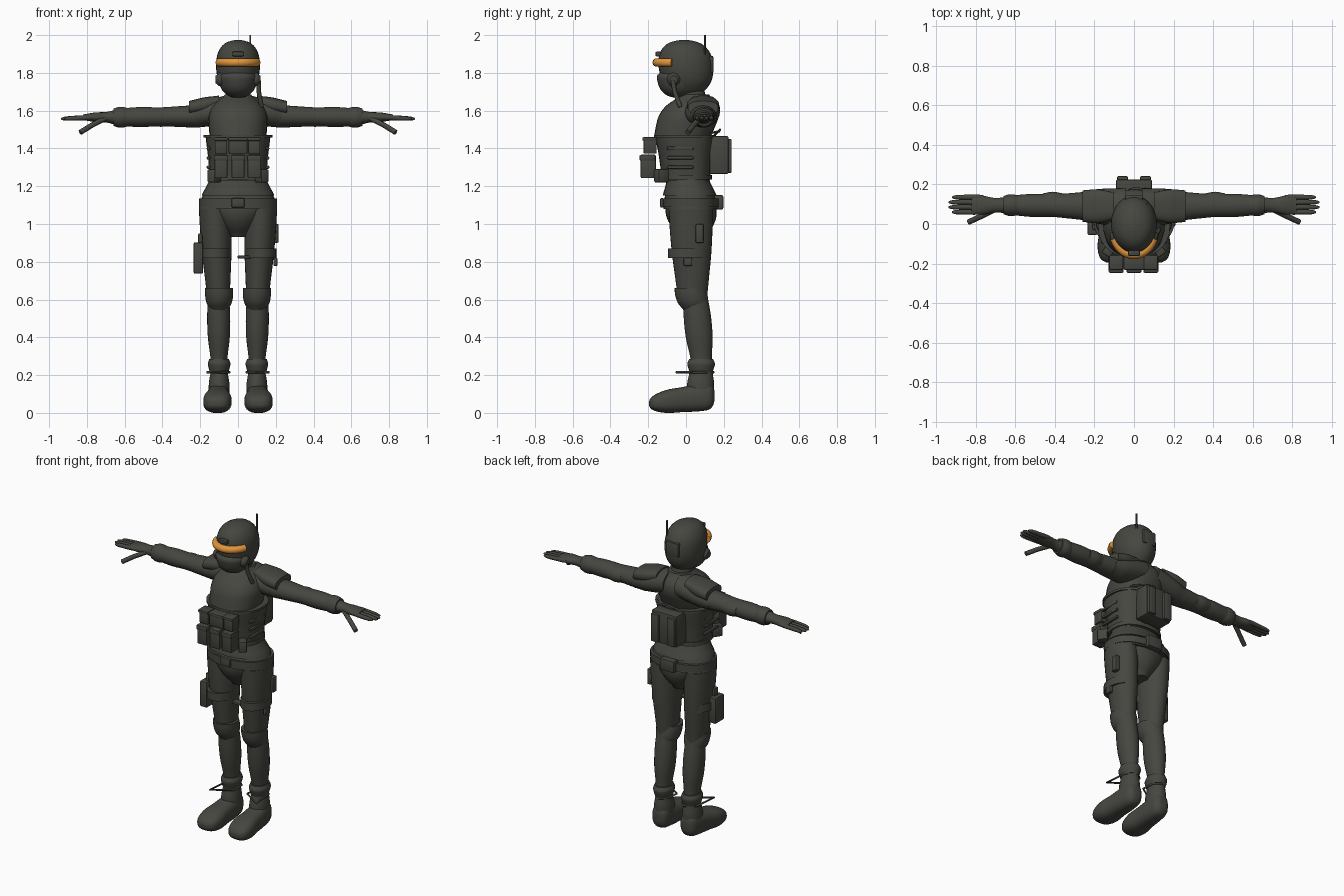
import bpy
import bmesh
from math import sin, cos, pi, radians, copysign
from mathutils import Vector, Matrix

default_cube = bpy.data.objects.get("Cube")
if default_cube:
    bpy.data.objects.remove(default_cube, do_unlink=True)


def make_material(name, color, roughness):
    material = bpy.data.materials.new(name)
    material.use_nodes = True
    material.diffuse_color = color
    shader = material.node_tree.nodes["Principled BSDF"]
    shader.inputs["Base Color"].default_value = color
    shader.inputs["Roughness"].default_value = roughness
    return material


olive = make_material("dark olive grey", (.06, .062, .051, 1), .8)
amber = make_material("amber visor", (.75, .3, .045, 1), .4)


def finish(name, bm):
    """Turn a bmesh into a named, smooth shaded object."""
    bmesh.ops.recalc_face_normals(bm, faces=bm.faces)
    mesh = bpy.data.meshes.new(name)
    bm.to_mesh(mesh)
    bm.free()
    mesh.materials.append(olive)
    part = bpy.data.objects.new(name, mesh)
    bpy.context.collection.objects.link(part)
    bpy.ops.object.select_all(action='DESELECT')
    part.select_set(True)
    bpy.context.view_layer.objects.active = part
    bpy.ops.object.shade_smooth_by_angle(angle=radians(40))


def smooth_value(values, u):
    """Read a smooth curve through evenly spaced values."""
    last = len(values) - 1
    i = min(int(u * last), last - 1)
    f = u * last - i
    before, a = values[max(i - 1, 0)], values[i]
    b, after = values[i + 1], values[min(i + 2, last)]
    slope_a, slope_b = (b - before) / 2, (after - a) / 2
    blend = f * f * (3 - 2 * f)
    return a + (b - a) * blend + f * (1 - f) * (slope_a * (1 - f) - slope_b * f)


def sweep(name, start, end, widths, ratio=(1, 1), power=2, side=1, rounded=False, sides=28):
    """Skin ovals from start to end; ratio is depth over width at both ends."""
    start, end = Vector(start), Vector(end)
    span = end - start
    along = max(range(3), key=lambda k: abs(span[k]))
    first, second = [k for k in range(3) if k != along]
    bm = bmesh.new()
    loops = []
    steps = 4 * (len(widths) - 1)
    for step in range(steps + 1):
        u = step / steps
        t = (1 - cos(pi * u)) / 2 if rounded else u
        width = smooth_value(widths, u)
        depth = width * (ratio[0] + (ratio[1] - ratio[0]) * t)
        loop = []
        for corner in range(sides):
            angle = corner / sides * 2 * pi
            c, s = cos(angle), sin(angle)
            point = start + span * t
            point[first] += width * copysign(abs(c) ** (2 / power), c)
            point[second] += depth * copysign(abs(s) ** (2 / power), s)
            point.x *= side
            loop.append(bm.verts.new(point))
        loops.append(loop)
    for lower, upper in zip(loops, loops[1:]):
        for i in range(sides):
            bm.faces.new((lower[i - 1], lower[i], upper[i], upper[i - 1]))
    bm.faces.new(loops[0])
    bm.faces.new(loops[-1])
    finish(name, bm)


def band(name, low, high, center, width, depth, side=1, power=2.3):
    """Straight oval band around the body or a limb."""
    x, y = center
    ratio = depth / width
    sweep(name, (x, y, low), (x, y, high), (width, width), (ratio, ratio), power, side)


def box(name, center, size, bevel=.007, turn=0):
    """Rounded box, optionally turned about z."""
    bm = bmesh.new()
    bmesh.ops.create_cube(bm, size=1)
    bmesh.ops.scale(bm, vec=size, verts=bm.verts)
    bmesh.ops.bevel(bm, geom=bm.edges[:], offset=bevel, segments=2, affect='EDGES', profile=.5)
    placement = Matrix.Translation(center) @ Matrix.Rotation(turn, 4, 'Z')
    bmesh.ops.transform(bm, matrix=placement, verts=bm.verts)
    finish(name, bm)


def tube(name, points, radius, material=olive, closed=False):
    """Round tube through points."""
    curve = bpy.data.curves.new(name, 'CURVE')
    curve.dimensions = '3D'
    curve.bevel_depth = radius
    curve.bevel_resolution = 3
    curve.use_fill_caps = True
    spline = curve.splines.new('POLY')
    spline.points.add(len(points) - 1)
    for target, point in zip(spline.points, points):
        target.co = (*point, 1)
    spline.use_cyclic_u = closed
    spline.use_smooth = True
    curve.materials.append(material)
    bpy.context.collection.objects.link(bpy.data.objects.new(name, curve))


# Head: helmet shell, masked face, neck, visor and radio
sweep("helmet", start=(0, .01, 1.69), end=(0, -.01, 1.975),
      widths=(.05, .075, .105, .116, .107, .07, .005), ratio=(1.25, 1.25), rounded=True)
sweep("masked_face", start=(0, -.04, 1.67), end=(0, -.04, 1.83),
      widths=(.02, .055, .085, .1, .1, .05, .01), ratio=(1.1, 1.1), rounded=True)
sweep("neck", start=(0, .05, 1.6), end=(0, .02, 1.75), widths=(.08, .064, .064), ratio=(1.1, 1.1))
visor_angles = [radians(angle) for angle in range(-70, 71, 10)]
tube("visor", [(.104 * sin(a), -.03 - .125 * cos(a), 1.855) for a in visor_angles], .023, material=amber)
box("helmet_mount", center=(0, -.147, 1.9), size=(.06, .03, .025))
box("helmet_rear_pack", center=(0, .12, 1.845), size=(.09, .05, .09))
tube("antenna", [(.065, .1, 1.8), (.065, .1, 2)], radius=.005)
tube("headset_cable", [(.11, -.07, 1.76), (.11, -.06, 1.7), (.125, -.03, 1.62)], radius=.012)

# Torso: jacket, vest, flared hem, belt, hips
sweep("jacket", start=(0, -.02, 1.46), end=(0, .05, 1.685),
      widths=(.15, .155, .155, .13, .07), ratio=(1, 1.05), power=2.3)
sweep("vest", start=(0, 0, 1.23), end=(0, -.005, 1.47),
      widths=(.15, .158, .172), ratio=(.85, .92), power=2.5)
band("vest_top_rim", low=1.458, high=1.472, center=(0, -.005), width=.182, depth=.164)
band("vest_lower_strap", low=1.235, high=1.26, center=(0, 0), width=.16, depth=.137)
sweep("jacket_hem", start=(0, .02, 1.15), end=(0, .01, 1.24),
      widths=(.192, .17, .15), ratio=(.74, .74), power=2.2)
sweep("jacket_skirt", start=(0, .025, 1.08), end=(0, .02, 1.16),
      widths=(.207, .2, .185), ratio=(.7, .7), power=2.2)
band("belt", low=1.09, high=1.135, center=(0, .025), width=.206, depth=.149)
sweep("hips", start=(0, .035, .93), end=(0, .025, 1.1),
      widths=(.05, .1, .15, .19), ratio=(1.3, .68))
box("belt_buckle", center=(0, -.127, 1.112), size=(.07, .02, .05))
box("belt_rear_pouch", center=(0, .17, 1.115), size=(.1, .055, .075))

# Vest gear: two rows of front pouches with flaps, and the backpack
for label, x, width in (("right", -.09, .065), ("center", 0, .1), ("left", .085, .065)):
    box(label + "_upper_pouch", center=(x, -.19, 1.415), size=(width, .07, .085))
    box(label + "_upper_flap", center=(x, -.194, 1.45), size=(width + .006, .075, .02))
    box(label + "_lower_pouch", center=(x, -.2, 1.305), size=(.07, .08, .125))
    box(label + "_lower_flap", center=(x, -.204, 1.35), size=(.076, .085, .03))
box("backpack", center=(0, .175, 1.365), size=(.18, .1, .2))
tube("pack_cable", [(-.08, .14, 1.46), (0, .18, 1.5), (.06, .175, 1.49), (.13, .12, 1.48)], radius=.006)

arm_y, arm_z = .095, 1.565
for label, side in (("left", 1), ("right", -1)):
    # Headset, backpack panel and vest side details
    sweep(label + "_ear_cup", start=(.085, -.065, 1.765), end=(.118, -.065, 1.765),
          widths=(.034, .034, .02), side=side)
    box(label + "_backpack_panel", center=(side * .058, .222, 1.36), size=(.055, .04, .18))
    box(label + "_vest_pouch", center=(side * .125, -.13, 1.255), size=(.05, .065, .07), turn=side * .6)
    for row in range(3):
        box(label + "_vest_webbing", center=(side * .156, -.03, 1.3 + row * .05), size=(.02, .14, .018))

    # Arm: shoulder, pad, sleeve, elbow guard, cuff
    sweep(label + "_shoulder", start=(.04, .08, 1.61), end=(.27, arm_y, arm_z),
          widths=(.1, .095, .085, .066), ratio=(.75, .8), side=side)
    sweep(label + "_shoulder_pad", start=(.1, .09, 1.645), end=(.26, .09, 1.615),
          widths=(.07, .085, .08), ratio=(.5, .45), power=2.6, side=side)
    sweep(label + "_sleeve", start=(.2, .09, 1.57), end=(.62, arm_y, arm_z),
          widths=(.075, .066, .057, .058, .05), ratio=(.8, .95), side=side)
    sweep(label + "_elbow_guard", start=(.36, .1, arm_z), end=(.46, .1, arm_z),
          widths=(.055, .063, .055), ratio=(.8, .8), side=side)
    sweep(label + "_cuff", start=(.58, arm_y, arm_z), end=(.66, arm_y, arm_z),
          widths=(.048, .054, .054, .046), side=side)

    # Hand with four fingers and a thumb
    sweep(label + "_glove", start=(.64, arm_y, arm_z), end=(.82, arm_y, arm_z),
          widths=(.042, .036, .047, .048), ratio=(1, .3), side=side)
    for finger in range(4):
        y = .06 + finger * .025
        tip = .92 + .02 * sin(finger * pi / 3)
        sweep(label + "_finger", start=(.76, y, arm_z), end=(tip, y, 1.557),
              widths=(.01, .013, .013, .011, .003), side=side, rounded=True, sides=12)
    tube(label + "_thumb", [(side * .7, .075, 1.56), (side * .77, .04, 1.525), (side * .835, .01, 1.485)], .014)

    # Leg: thigh, shin, knee pad, thigh strap
    sweep(label + "_thigh", start=(.102, .035, .58), end=(.122, .025, 1.08),
          widths=(.058, .067, .077, .083, .085), ratio=(1.3, 1.37), side=side)
    sweep(label + "_shin", start=(.1, .09, .18), end=(.103, .05, .62),
          widths=(.042, .045, .058, .061, .056), ratio=(1.3, 1.15), side=side)
    sweep(label + "_knee_pad", start=(.1, .045, .54), end=(.1, .02, .662),
          widths=(.045, .066, .074, .074), ratio=(1.25, 1.1), side=side)
    band(label + "_thigh_strap", low=.82, high=.87, center=(.12, .015), width=.083, depth=.11, side=side, power=2)

    # Boot: cuff, shaft, rounded foot, ankle strap loop
    sweep(label + "_boot_cuff", start=(.1, .08, .215), end=(.1, .08, .285),
          widths=(.05, .056, .06, .052), ratio=(1.22, 1.22), side=side)
    sweep(label + "_boot_shaft", start=(.1, .075, .1), end=(.1, .08, .22),
          widths=(.056, .054, .045), ratio=(1.27, 1.35), side=side)
    sweep(label + "_boot_foot", start=(.1, .15, .09), end=(.112, -.195, .05),
          widths=(.02, .05, .06, .066, .075, .06, .02), ratio=(1.4, .6), power=2.6, side=side, rounded=True)
    loop_corners = ((.045, .03), (.165, -.05), (.15, .1), (.09, .145), (.05, .11))
    tube(label + "_ankle_loop", [(side * x, y, .215) for x, y in loop_corners], radius=.006, closed=True)

# Thigh gear: holster on the right, small pouches on the left
box("holster", center=(-.21, -.01, .82), size=(.05, .09, .165))
box("holster_strap", center=(-.2, -.01, .9), size=(.022, .04, .1))
box("left_thigh_pouch", center=(.2, .072, .95), size=(.03, .042, .1))
box("left_strap_buckle", center=(.198, .01, .8), size=(.022, .045, .045))
box("left_inner_strap", center=(.035, -.035, .825), size=(.075, .05, .014), bevel=.004)
